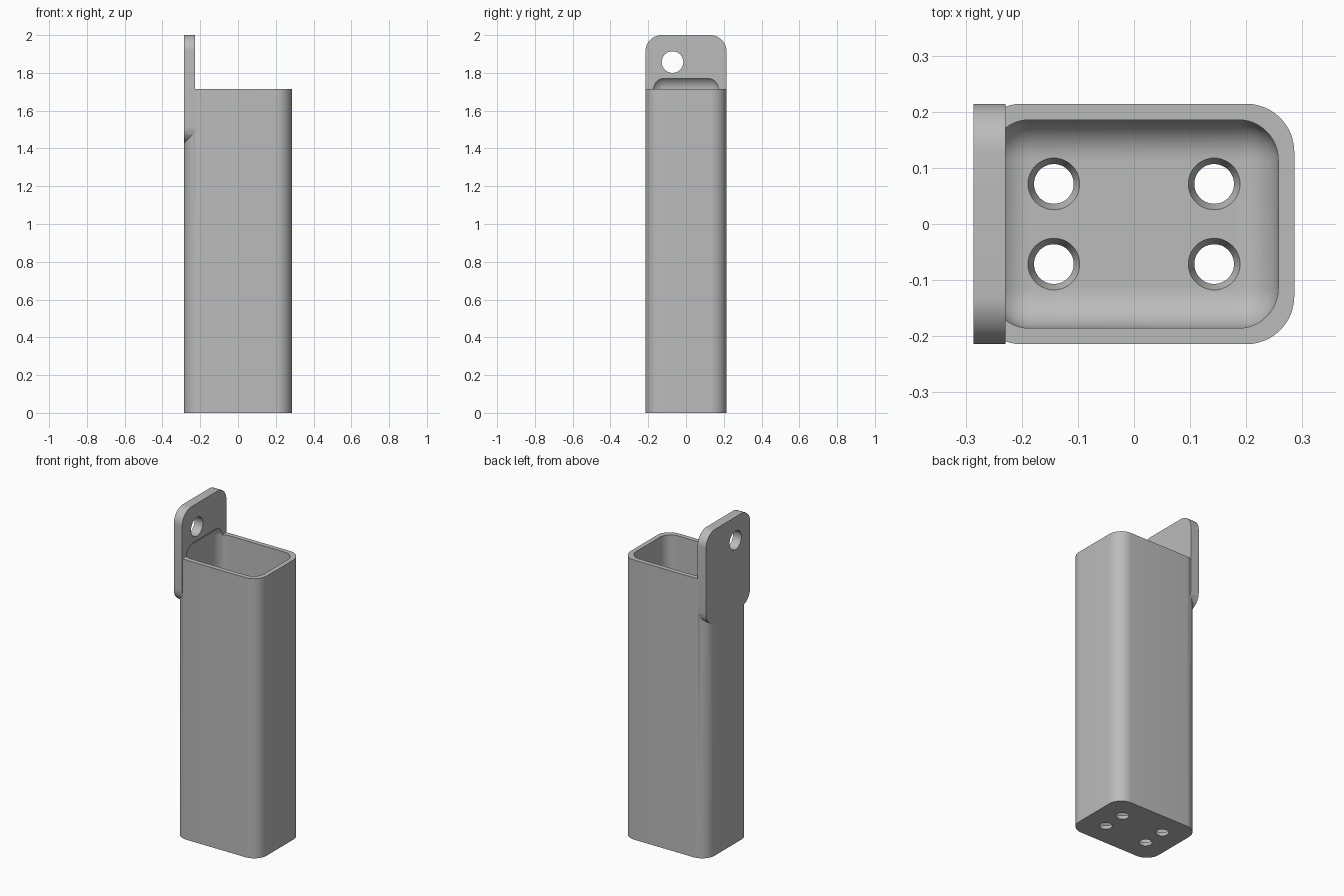
import bpy, bmesh
from math import pi
from mathutils import Matrix, Vector

if "Cube" in bpy.data.objects:
    bpy.data.objects.remove(bpy.data.objects["Cube"], do_unlink=True)

MM = 2 / 140  # overall height is 140 units

grey = bpy.data.materials.new("grey plastic")
grey.use_nodes = True
grey.diffuse_color = (0.5, 0.5, 0.5, 1)
grey.node_tree.nodes["Principled BSDF"].inputs["Base Color"].default_value = (0.5, 0.5, 0.5, 1)


def finish(name, bm):
    bmesh.ops.recalc_face_normals(bm, faces=bm.faces)
    mesh = bpy.data.meshes.new(name)
    bm.to_mesh(mesh)
    bm.free()
    mesh.materials.append(grey)
    obj = bpy.data.objects.new(name, mesh)
    bpy.context.collection.objects.link(obj)
    return obj


def rounded_box(name, low, high, radius, axis=None, segments=12):
    """Box with the edges along one axis rounded, or all edges if axis is None."""
    low, high = Vector(low) * MM, Vector(high) * MM
    bm = bmesh.new()
    bmesh.ops.create_cube(bm, size=1)
    bmesh.ops.scale(bm, vec=high - low, verts=bm.verts)
    bmesh.ops.translate(bm, vec=(low + high) / 2, verts=bm.verts)
    edges = [e for e in bm.edges if axis is None or
             abs((e.verts[0].co - e.verts[1].co).normalized()[axis]) > 0.9]
    bmesh.ops.bevel(bm, geom=edges, offset=radius * MM, segments=segments,
                    profile=0.5, affect='EDGES')
    return finish(name, bm)


def cone(name, centre, r1, r2, depth, rotation=Matrix()):
    bm = bmesh.new()
    bmesh.ops.create_cone(bm, cap_ends=True, segments=48, radius1=r1 * MM,
                          radius2=r2 * MM, depth=depth * MM,
                          matrix=Matrix.Translation(Vector(centre) * MM) @ rotation)
    return finish(name, bm)


def combine(obj, other, operation):
    mod = obj.modifiers.new(other.name, 'BOOLEAN')
    mod.operation = operation
    mod.solver = 'EXACT'
    mod.object = other
    bpy.context.view_layer.objects.active = obj
    bpy.ops.object.modifier_apply(modifier=mod.name)
    bpy.data.objects.remove(other, do_unlink=True)


# Tall rounded body with the hanging plate fused to its right side
holder = rounded_box("holder_body", (-20, -15, 0), (20, 15, 120), 6, axis=2)
plate = rounded_box("hanging_plate", (-20, -15, 100), (-16, 15, 140), 6, axis=0)
combine(holder, plate, 'UNION')

# Hollow inside, rounded on every edge and notching the plate a little
cavity = rounded_box("cavity_cutter", (-18, -13, 2), (18, 13, 125), 5)
combine(holder, cavity, 'DIFFERENCE')

# Hanging hole through the plate
hang = cone("hang_hole_cutter", (-18, -5, 130), 4, 4, 12, Matrix.Rotation(pi / 2, 4, 'Y'))
combine(holder, hang, 'DIFFERENCE')

# Four drain holes, flared towards the inside
for x in (-10, 10):
    for y in (-5, 5):
        drain = cone("drain_cutter", (x, y, 1), 2.1, 3.6, 4)
        combine(holder, drain, 'DIFFERENCE')

# Smooth curves, sharp edges
bpy.ops.object.select_all(action='DESELECT')
holder.select_set(True)
bpy.context.view_layer.objects.active = holder
bpy.ops.object.shade_smooth_by_angle(angle=pi / 6)
